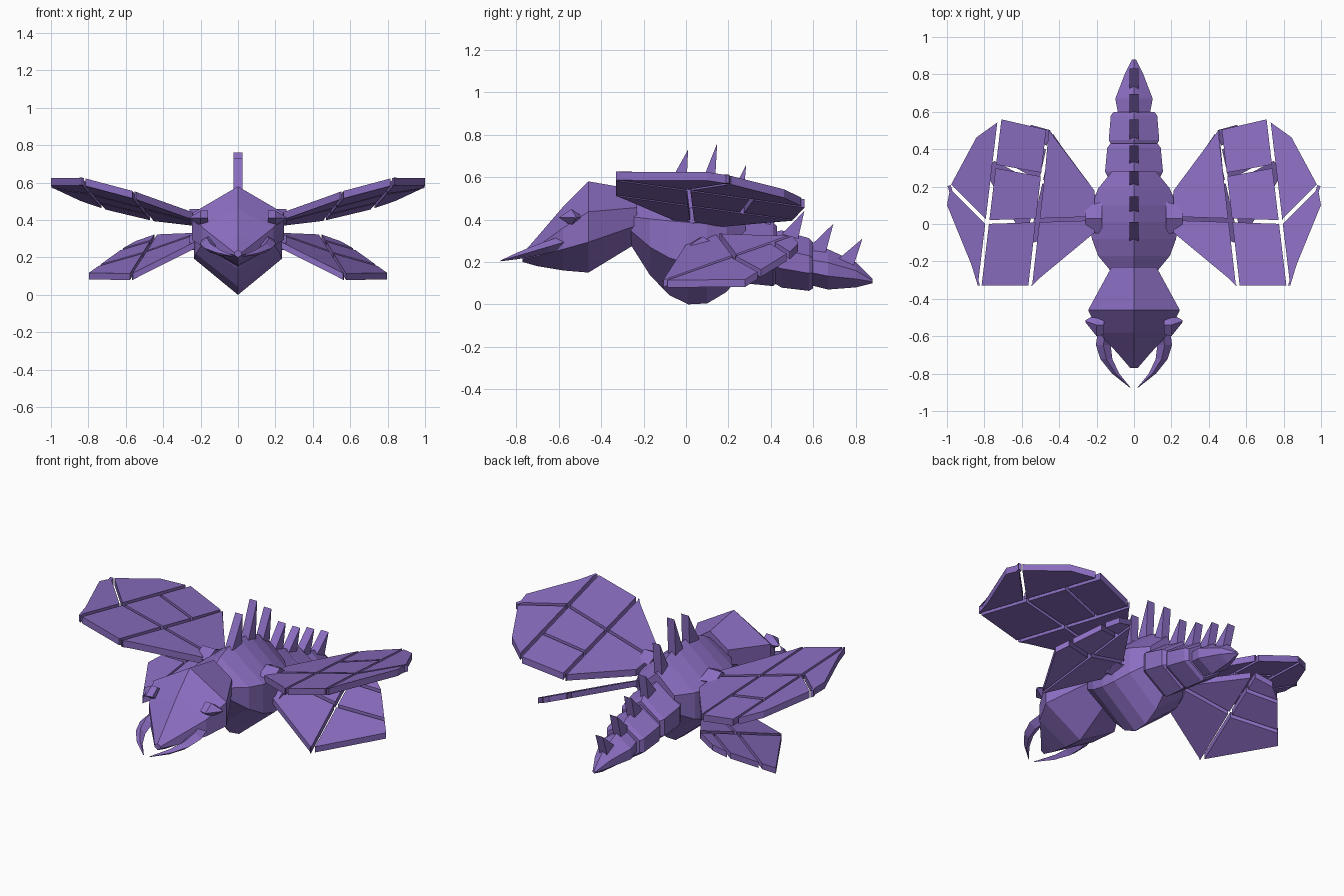
import bpy
import bmesh
from math import sqrt
from mathutils import Vector

cube = bpy.data.objects.get("Cube")
if cube:
    bpy.data.objects.remove(cube)

purple = bpy.data.materials.new("purple")
purple.use_nodes = True
purple.diffuse_color = (.255, .153, .53, 1)
purple.node_tree.nodes["Principled BSDF"].inputs["Base Color"].default_value = purple.diffuse_color


def loft(name, rings):
    """Join equal-sided rings of points into one closed, flat-shaded solid."""
    bm = bmesh.new()
    loops = [[bm.verts.new(point) for point in ring] for ring in rings]
    count = len(loops[0])
    for near, far in zip(loops, loops[1:]):
        for i in range(count):
            j = (i + 1) % count
            bm.faces.new((near[i], near[j], far[j], far[i]))
    bm.faces.new(loops[0])
    bm.faces.new(loops[-1])
    bmesh.ops.recalc_face_normals(bm, faces=bm.faces[:])
    mesh = bpy.data.meshes.new(name)
    bm.to_mesh(mesh)
    bm.free()
    mesh.materials.append(purple)
    part = bpy.data.objects.new(name, mesh)
    bpy.context.collection.objects.link(part)


def pair(name, rings):
    """Build a part on the left and its mirror image on the right."""
    for side, sign in (("left", 1), ("right", -1)):
        mirrored = [[(sign * x, y, z) for x, y, z in ring] for ring in rings]
        loft(side + "_" + name, mirrored)


def hexagon(y, width, top, bottom):
    """Six-sided body section with a ridge above and a keel below."""
    third = (top - bottom) / 3
    high, low = top - third, bottom + third
    return [(0, y, top), (width, y, high), (width, y, low),
            (0, y, bottom), (-width, y, low), (-width, y, high)]


def diamond(x, y, z, reach_x, reach_y, reach_z):
    """Four-sided section for small spikes and hooks."""
    return [(x - reach_x, y - reach_y, z), (x, y, z + reach_z),
            (x + reach_x, y + reach_y, z), (x, y, z - reach_z)]


# Head: y, half width, ridge and keel of each section
head_sections = [(-.77, .02, .24, .2), (-.7, .08, .32, .18), (-.58, .19, .46, .16),
                 (-.46, .245, .58, .15), (-.23, .12, .54, .29)]
loft("head", [hexagon(*section) for section in head_sections])

# Thorax: rounded barrel with a deep keel
thorax_sections = []
for step in range(-3, 4):
    t = step / 3
    width = .235 * sqrt(1 - .75 * t * t)
    thorax_sections.append(hexagon(.01 + .27 * t, width, .58 - .1 * t * t, .22 * t * t - .06 * t))
loft("thorax", thorax_sections)

# Abdomen: two lipped segments, each smaller than the one ahead
for i, name in enumerate(("front_abdomen_segment", "rear_abdomen_segment")):
    rings = []
    for along, size in ((0, .9), (.03, 1), (.16, .92), (.18, .8)):
        middle = .27 - .05 * i - along / 5
        half = (.165 - .03 * i) * size
        width = (.155 - .02 * i) * size
        rings.append(hexagon(.25 + .17 * i + along, width, middle + half, middle - half))
    loft(name, rings)

# Tail point
tail_sections = [(.59, .085, .27, .09), (.67, .1, .26, .07), (.8, .05, .2, .08), (.88, .01, .12, .1)]
loft("tail", [hexagon(*section) for section in tail_sections])

# Back spines: evenly spaced wedges leaning backward
for i, tip in enumerate((.73, .76, .66, .52, .44, .38, .31)):
    start = .13 * i - .09
    base = .55 - .06 * i
    rings = [[(x, start, base), (x, start + .09, base - .04), (x, start + .1 + .007 * i, tip)]
             for x in (-.025, .025)]
    loft("back_spine_" + str(i + 1), rings)


def wing(name, outline, cuts, height, thickness):
    """Cut a flat outline into plates, shrink each to leave gaps, then give it height."""
    bm = bmesh.new()
    bm.faces.new([bm.verts.new((x, y, 0)) for x, y in outline])
    for start, end, inner, outer in cuts:
        faces = [f for f in bm.faces if inner < f.calc_center_median().x < outer]
        edges = {e for f in faces for e in f.edges}
        verts = {v for f in faces for v in f.verts}
        direction = Vector((*end, 0)) - Vector((*start, 0))
        bmesh.ops.bisect_plane(bm, geom=[*faces, *edges, *verts], plane_co=(*start, 0),
                               plane_no=(-direction.y, direction.x, 0))
    bm.normal_update()
    plates = bm.faces[:]
    bmesh.ops.inset_individual(bm, faces=plates, thickness=.01, use_even_offset=True)
    for i, plate in enumerate(plates):
        points = [vert.co.copy() for vert in plate.verts]
        rings = [[(p.x, p.y, height(p.x, p.y) - depth) for p in points]
                 for depth in (0, thickness)]
        pair(name + "_plate_" + str(i + 1), rings)
    bm.free()


# Upper wings: two lengthwise cuts, then cross cuts limited to a span of x
wing("upper_wing",
     [(.2, -.05), (.55, -.34), (.83, -.34), (1.01, .1), (.99, .21),
      (.85, .47), (.71, .57), (.45, .51), (.2, .18)],
     [((.555, -.33), (.46, .5), 0, 1),
      ((.825, -.33), (.72, .55), 0, 1),
      ((.2, .03), (.8, .01), 0, .8),
      ((.8, .02), (.98, .2), .8, 1),
      ((.5, .265), (.75, .31), .5, .8)],
     lambda x, y: .37 + .265 * x - .11 * y, .04)

# Lower wings: drooping fans
wing("lower_wing",
     [(.2, 0), (.57, -.12), (.81, .28), (.62, .5), (.55, .54), (.44, .51), (.2, .16)],
     [((.57, -.1), (.46, .4), 0, 1),
      ((.2, .15), (.5, .23), 0, .45),
      ((.52, .23), (.75, .35), .5, 1),
      ((.45, .4), (.62, .48), .5, 1)],
     lambda x, y: .38 - .42 * x + .26 * y, .035)

# Wing hinges
for name, y, z in (("upper_wing_hinge", .03, .42), ("lower_wing_hinge", .08, .28)):
    pair(name, [diamond(.17, y, z, 0, .09, .04), diamond(.26, y, z, 0, .06, .04)])

# Eyes: faceted points on the sides of the head
pair("eye", [diamond(.16, -.54, .41, 0, .05, .04), diamond(.2, -.54, .41, 0, .06, .04),
             diamond(.26, -.52, .41, 0, .005, .005)])

# Mandibles: hooks that curve inward and taper to a point
hook = []
for step in range(5):
    t = step / 4
    taper = 1 - t * t
    hook.append(diamond(.15 + .12 * t - .25 * t * t, -.57 - .305 * t, .295 - .09 * t,
                        .04 * taper + .002, 0, .03 * taper + .002))
pair("mandible", hook)
